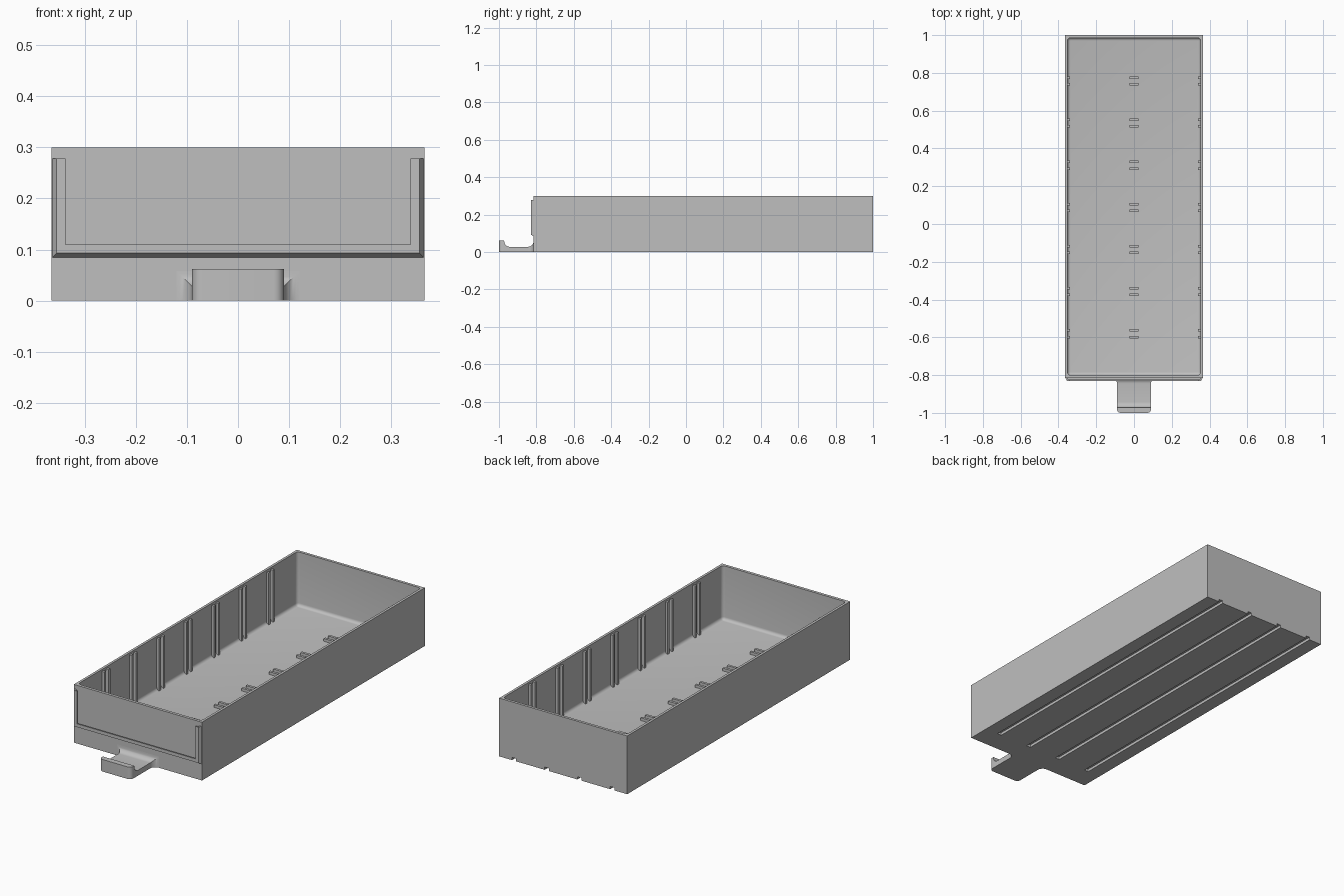
import bpy
import bmesh
from math import sin, cos, pi, sqrt, radians

cube = bpy.data.objects.get("Cube")
if cube:
    bpy.data.objects.remove(cube, do_unlink=True)

grey = bpy.data.materials.new("grey plastic")
grey.use_nodes = True
colour = (0.52, 0.52, 0.52, 1)
grey.diffuse_color = colour
grey.node_tree.nodes["Principled BSDF"].inputs["Base Color"].default_value = colour


def finish(bm, name):
    """Turn a bmesh into a named grey object."""
    bmesh.ops.recalc_face_normals(bm, faces=bm.faces)
    mesh = bpy.data.meshes.new(name)
    bm.to_mesh(mesh)
    bm.free()
    mesh.materials.append(grey)
    ob = bpy.data.objects.new(name, mesh)
    bpy.context.collection.objects.link(ob)
    return ob


def add_box(bm, lo, hi):
    verts = bmesh.ops.create_cube(bm, size=1)["verts"]
    for v in verts:
        for i in range(3):
            v.co[i] = lo[i] if v.co[i] < 0 else hi[i]


def loft(name, rings):
    """Skin a row of equal closed rings and cap both ends."""
    bm = bmesh.new()
    rows = [[bm.verts.new(p) for p in ring] for ring in rings]
    n = len(rows[0])
    for a, b in zip(rows, rows[1:]):
        for i in range(n):
            j = (i + 1) % n
            bm.faces.new((a[i], a[j], b[j], b[i]))
    bm.faces.new(rows[0])
    bm.faces.new(rows[-1])
    return finish(bm, name)


def smooth(ob):
    bpy.ops.object.select_all(action="DESELECT")
    ob.select_set(True)
    bpy.context.view_layer.objects.active = ob
    bpy.ops.object.shade_smooth_by_angle(angle=radians(30))


def cut(ob, cutter):
    mod = ob.modifiers.new("cut", "BOOLEAN")
    mod.operation = "DIFFERENCE"
    mod.solver = "EXACT"
    mod.object = cutter
    bpy.context.view_layer.objects.active = ob
    bpy.ops.object.modifier_apply(modifier=mod.name)
    bpy.data.objects.remove(cutter, do_unlink=True)


HALF, FRONT, BACK, TOP, FLOOR = 0.365, -0.815, 1.0, 0.3, 0.022

# Drawer tray: a solid block hollowed by a rounded cutter
bm = bmesh.new()
add_box(bm, (-HALF, FRONT, 0), (HALF, BACK, TOP))
tray = finish(bm, "drawer_tray")

bm = bmesh.new()
add_box(bm, (-0.352, -0.8, FLOOR), (0.352, 0.986, 0.4))
edges = [e for e in bm.edges if min(v.co.z for v in e.verts) < 0.1]
bmesh.ops.bevel(bm, geom=edges, offset=0.016, segments=5, profile=0.5, affect="EDGES")
cut(tray, finish(bm, "hollow_cutter"))

# Runner grooves under the floor, open at the back
bm = bmesh.new()
for x in (-0.28, -0.093, 0.093, 0.28):
    add_box(bm, (x - 0.012, -0.7, -0.05), (x + 0.012, 1.1, 0.014))
cut(tray, finish(bm, "groove_cutter"))
smooth(tray)

# Divider slots: paired ribs on both walls and paired nubs on the floor
ribs, nubs = bmesh.new(), bmesh.new()
for i in range(7):
    for side in (-0.0175, 0.0175):
        y = 0.757 - 0.223 * i + side
        y0, y1 = y - 0.0065, y + 0.0065
        add_box(ribs, (-0.356, y0, 0.015), (-0.338, y1, 0.29))
        add_box(ribs, (0.338, y0, 0.015), (0.356, y1, 0.29))
        add_box(nubs, (-0.025, y0, 0.015), (0.025, y1, FLOOR + 0.014))
finish(ribs, "wall_divider_ribs")
finish(nubs, "floor_divider_nubs")

# Label holder: a lipped U-shaped rail swept with mitred corners
# profile pairs are (distance outward from the lip edge, y)
profile = [(0, -0.83), (0.017, -0.83), (0.026, -0.814),
           (0.012, -0.814), (0.012, -0.824), (0, -0.824)]
rings = []
for side, low in ((-1, False), (-1, True), (1, True), (1, False)):
    rings.append([(side * (0.338 + u), y, 0.11 - u if low else 0.278)
                  for u, y in profile])
loft("label_holder", rings)

# Pull handle: rectangular sections along y with varying width and height
WIDTH, TAB, LIP, R = 0.09, 0.028, 0.062, 0.03
stations = []
for k in range(7):                              # rounded front corners
    a = k / 6 * pi / 2
    stations.append((-1 + 0.02 * (1 - cos(a)), WIDTH - 0.02 * (1 - sin(a)), LIP))
stations.append((-0.972, WIDTH, LIP))
for k in range(9):                              # hollow behind the lip
    a = k / 8 * pi / 2
    stations.append((-0.972 + R * (1 - cos(a)), WIDTH, TAB + R * (1 - sin(a))))
for k in range(9):                              # flare into the front wall
    a = k / 8 * pi / 2
    grow = R * (1 - cos(a))
    stations.append((FRONT - R + R * sin(a), WIDTH + grow, TAB + grow))
stations.append((FRONT + 0.005, WIDTH + R, TAB + R))
handle = loft("pull_handle", [[(-w, y, 0), (w, y, 0), (w, y, z), (-w, y, z)]
                              for y, w, z in stations])
smooth(handle)
